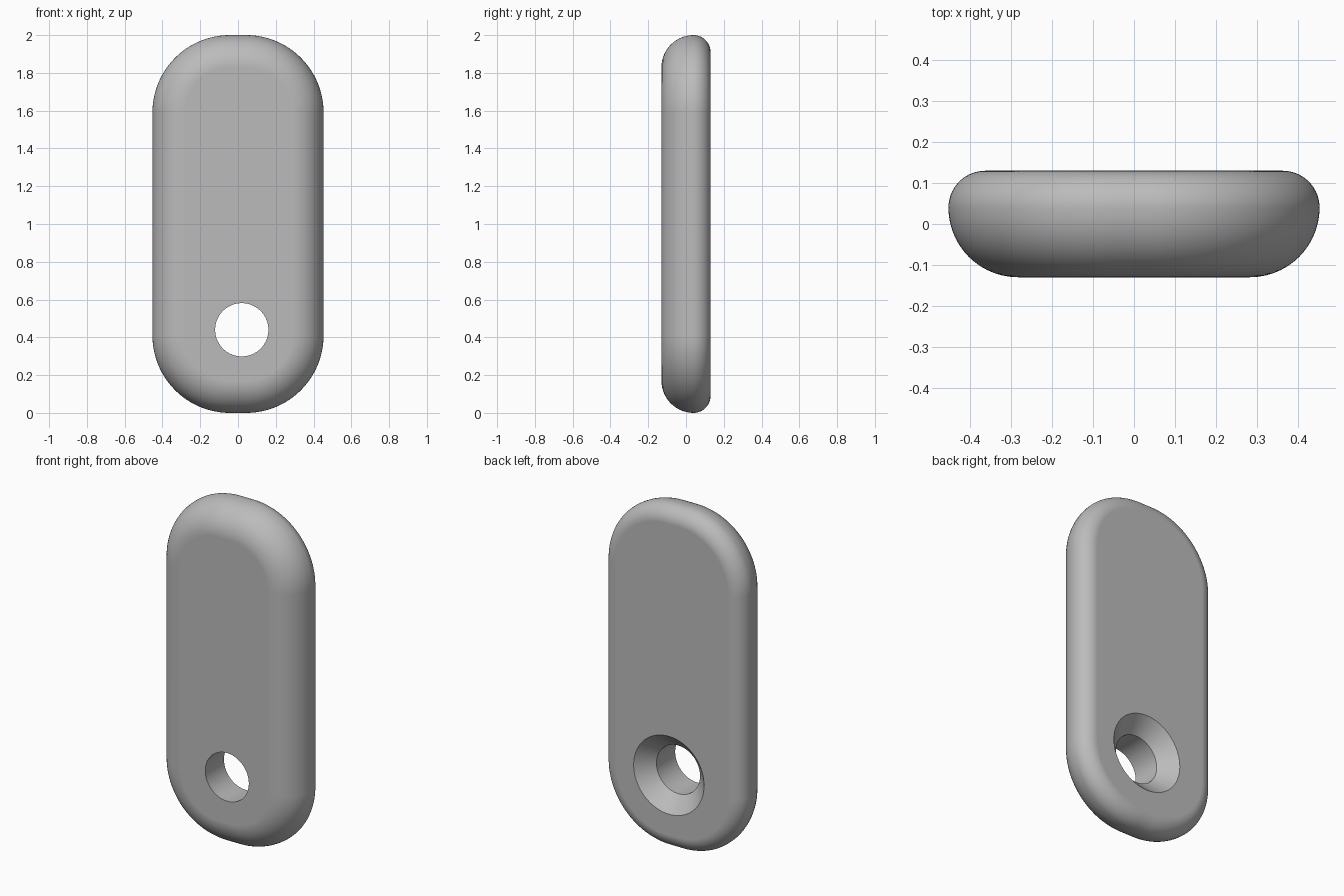
import bpy
import bmesh
from math import sin, cos, pi

HALF_W, HALF_H, HALF_T = 0.453, 1.0, 0.13
CORNER = 0.41
FRONT_R, BACK_R = 0.17, 0.09
HOLE_X, HOLE_Z, HOLE_R, SINK_R, SINK_DEPTH = 0.02, 0.44, 0.141, 0.228, 0.087
CORNER_STEPS, EDGE_STEPS, HOLE_SIDES = 32, 14, 96

cube = bpy.data.objects.get("Cube")
if cube:
    bpy.data.objects.remove(cube, do_unlink=True)

grey = bpy.data.materials.new("plain grey")
grey.use_nodes = True
colour = (0.5, 0.5, 0.5, 1.0)
grey.diffuse_color = colour
grey.node_tree.nodes["Principled BSDF"].inputs["Base Color"].default_value = colour


def loft(name, rings):
    """Join equal-length rings of points into a closed, capped solid."""
    bm = bmesh.new()
    loops = [[bm.verts.new(p) for p in ring] for ring in rings]
    for a, b in zip(loops, loops[1:]):
        for i in range(len(a)):
            j = (i + 1) % len(a)
            bm.faces.new((a[i], a[j], b[j], b[i]))
    bm.faces.new(loops[0])
    bm.faces.new(loops[-1])
    bmesh.ops.recalc_face_normals(bm, faces=bm.faces)
    mesh = bpy.data.meshes.new(name)
    bm.to_mesh(mesh)
    bm.free()
    mesh.materials.append(grey)
    obj = bpy.data.objects.new(name, mesh)
    bpy.context.collection.objects.link(obj)
    return obj


def outline(inset, y):
    """Rounded rectangle, shrunk by inset, standing in the plane at y."""
    points = []
    radius = CORNER - inset
    for quarter, (sx, sz) in enumerate([(1, 1), (-1, 1), (-1, -1), (1, -1)]):
        for i in range(CORNER_STEPS + 1):
            a = (quarter + i / CORNER_STEPS) * pi / 2
            points.append((sx * (HALF_W - CORNER) + radius * cos(a), y,
                           HALF_H + sz * (HALF_H - CORNER) + radius * sin(a)))
    return points


def circle(radius, y):
    angles = [2 * pi * i / HOLE_SIDES for i in range(HOLE_SIDES)]
    return [(HOLE_X + radius * cos(a), y, HOLE_Z + radius * sin(a)) for a in angles]


# Tag body: large rounding at the front, small rounding at the back
quarter = [i / EDGE_STEPS * pi / 2 for i in range(EDGE_STEPS + 1)]
rings = [outline(FRONT_R * (1 - sin(a)), -HALF_T + FRONT_R * (1 - cos(a))) for a in quarter]
rings += [outline(BACK_R * (1 - cos(a)), HALF_T - BACK_R * (1 - sin(a))) for a in quarter[1:]]
body = loft("tag_body", rings)

# Countersunk through hole, opening wider at the back
margin = 0.05
cutter = loft("hole_cutter", [
    circle(HOLE_R, -HALF_T - margin),
    circle(HOLE_R, HALF_T - SINK_DEPTH),
    circle(SINK_R, HALF_T),
    circle(SINK_R, HALF_T + margin),
])
cutter.hide_render = True

bpy.ops.object.select_all(action="DESELECT")
body.select_set(True)
bpy.context.view_layer.objects.active = body
cut = body.modifiers.new("countersunk hole", "BOOLEAN")
cut.operation = "DIFFERENCE"
cut.solver = "EXACT"
cut.object = cutter
bpy.ops.object.modifier_apply(modifier=cut.name)
bpy.data.objects.remove(cutter, do_unlink=True)

# Smooth shading with crisp hole rims and flat faces
bpy.ops.object.shade_smooth_by_angle(angle=pi / 6)
weighted = body.modifiers.new("flat faces", "WEIGHTED_NORMAL")
weighted.keep_sharp = True
